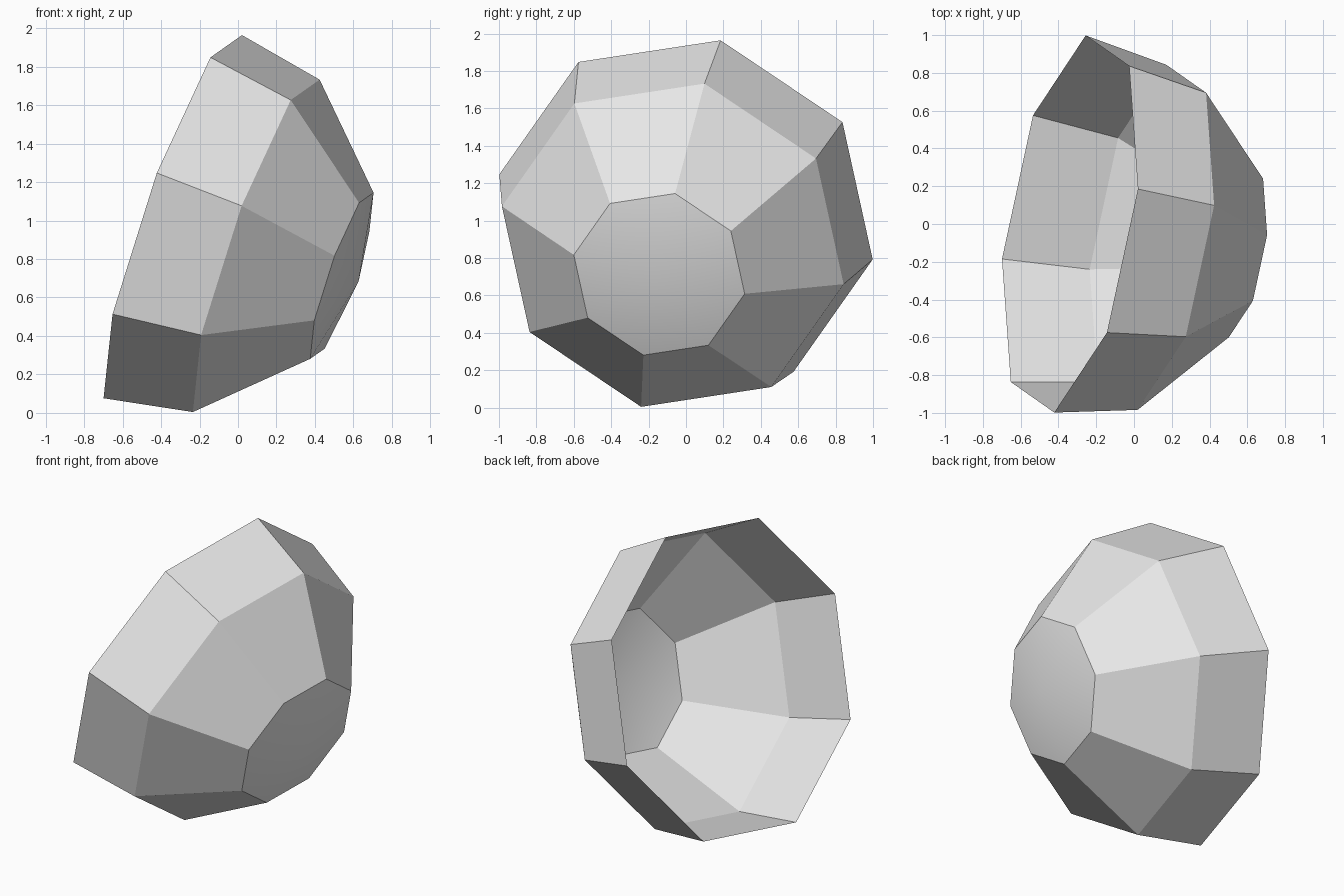
import bpy, bmesh
from math import cos, sin, tau, radians
from mathutils import Vector

if "Cube" in bpy.data.objects:
    bpy.data.objects.remove(bpy.data.objects["Cube"], do_unlink=True)

# Plain grey surface
grey = bpy.data.materials.new("plain_grey")
grey.use_nodes = True
colour = (0.8, 0.8, 0.8, 1)
grey.diffuse_color = colour
grey.node_tree.nodes["Principled BSDF"].inputs["Base Color"].default_value = colour

# Tilted axis of the bowl, pointing from the open rim to the closed end
SIDES = 8
centre = Vector((-0.339, 0, 1.02))
up = Vector((0.35, 0.18, 0.918)).normalized()
axis = up.cross(Vector((-0.08, -0.972, 0.224))).normalized()
across = axis.cross(up)


def add_ring(bm, depth, radius):
    verts = []
    for i in range(SIDES):
        a = tau * i / SIDES
        offset = radius * (cos(a) * up + sin(a) * across)
        verts.append(bm.verts.new(centre + depth * axis + offset))
    return verts


# Faceted open shell: band, cone, then a shallow cap
bm = bmesh.new()
rings = [add_ring(bm, d, r) for d, r in ((0, 1.027), (0.465, 0.94), (0.942, 0.47))]
apex = bm.verts.new(centre + 1.035 * axis)
for lower, upper in zip(rings, rings[1:]):
    for i in range(SIDES):
        j = (i + 1) % SIDES
        bm.faces.new((lower[i], lower[j], upper[j], upper[i]))
for i in range(SIDES):
    bm.faces.new((rings[-1][i], rings[-1][(i + 1) % SIDES], apex))

mesh = bpy.data.meshes.new("bowl_shell")
bm.to_mesh(mesh)
bm.free()
mesh.materials.append(grey)
bowl = bpy.data.objects.new("bowl_shell", mesh)
bpy.context.collection.objects.link(bowl)

# Only the shallow cap blends smoothly; the facets stay crisp
bpy.context.view_layer.objects.active = bowl
bowl.select_set(True)
bpy.ops.object.shade_smooth_by_angle(angle=radians(20))
